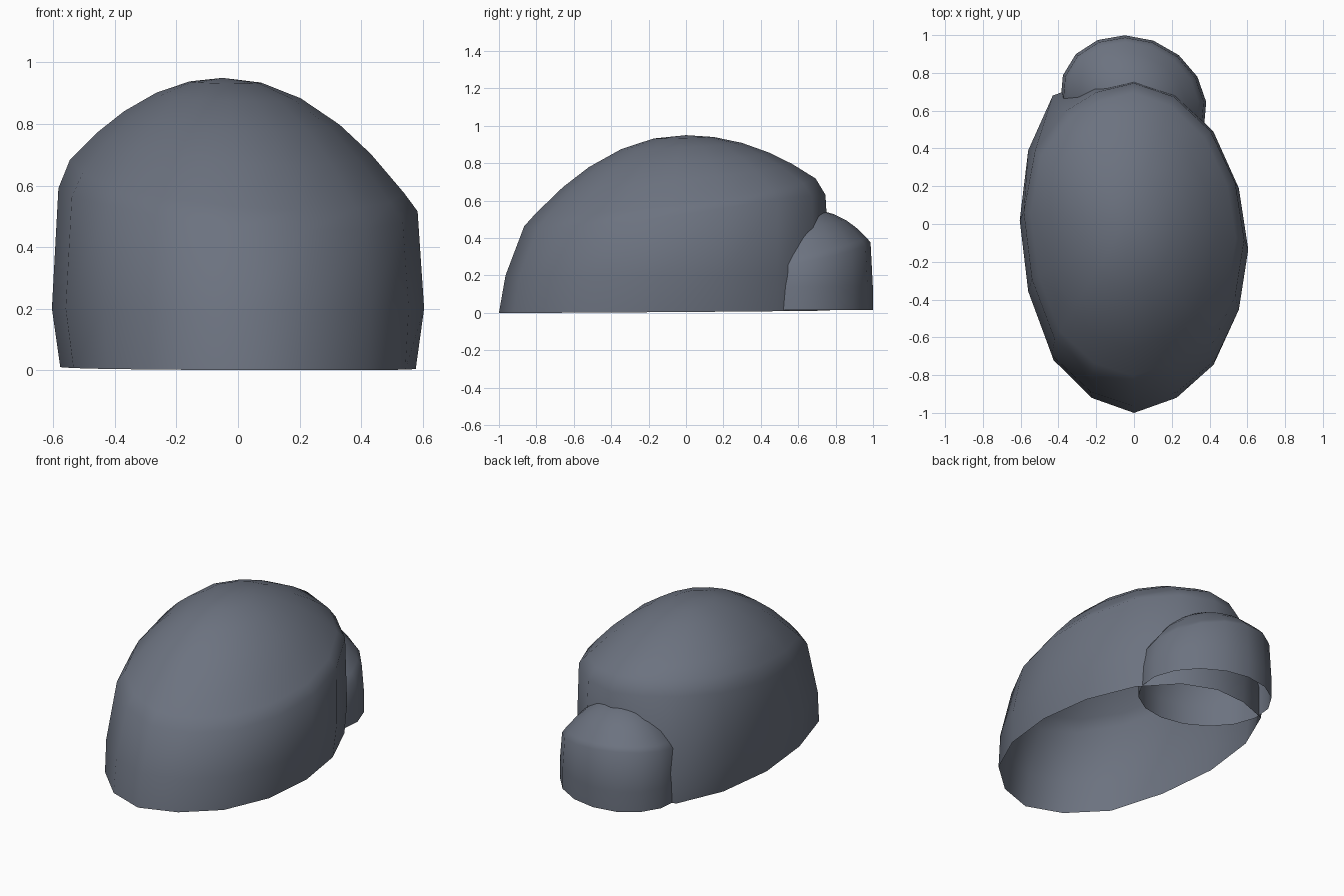
import bpy, bmesh
from math import cos, sin, pi

if "Cube" in bpy.data.objects:
    bpy.data.objects.remove(bpy.data.objects["Cube"])

stone = bpy.data.materials.new("stone")
stone.diffuse_color = (0.15, 0.17, 0.215, 1)
stone.use_nodes = True
stone.node_tree.nodes["Principled BSDF"].inputs["Base Color"].default_value = stone.diffuse_color


def shell(name, rings, apex):
    # open-bottomed skin: stacked rings closed by a fan at the apex
    bm = bmesh.new()
    loops = [[bm.verts.new(p) for p in r] for r in rings]
    n = len(loops[0])
    for a, b in zip(loops, loops[1:]):
        for i in range(n):
            j = (i + 1) % n
            bm.faces.new((a[i], a[j], b[j], b[i]))
    tip = bm.verts.new(apex)
    for i in range(n):
        bm.faces.new((loops[-1][i], loops[-1][(i + 1) % n], tip))
    me = bpy.data.meshes.new(name)
    bm.to_mesh(me)
    bm.free()
    for f in me.polygons:
        f.use_smooth = True
    me.materials.append(stone)
    ob = bpy.data.objects.new(name, me)
    bpy.context.collection.objects.link(ob)
    return ob


def dome(shoulder, apex, power):
    # rings shrinking from the shoulder to the apex along a parabola
    rings = []
    for t in (1, 0.93, 0.76, 0.6, 0.4, 0.2):
        rings.append([(apex[0] + (x - apex[0]) * t,
                       apex[1] + (y - apex[1]) * t,
                       z + (apex[2] - z) * (1 - t ** power))
                      for x, y, z in shoulder])
    return rings


# Large boulder
outline = [(0, -1), (0.23, -0.92), (0.43, -0.745), (0.555, -0.47),
           (0.605, -0.14), (0.555, 0.19), (0.42, 0.49), (0.22, 0.69),
           (0, 0.77), (-0.22, 0.755), (-0.43, 0.68), (-0.56, 0.39),
           (-0.605, 0.02), (-0.56, -0.37), (-0.435, -0.72), (-0.23, -0.92)]
bottom = [(x * (0.955 if y > -0.4 else 0.98), y, 0.007 + 0.007 * y - 0.004 * x)
          for x, y in outline]
middle = [(x, y * 0.965 if y < 0 else y, 0.2) for x, y in outline]
shoulder = []
for x, y in outline:
    sx, sy = x * 0.965, y * 0.91 + 0.045
    # the back left corner leans inward
    lean = max(0, 1 - ((x + 0.43) ** 2 + (y - 0.68) ** 2) ** 0.5 / 0.42)
    sx, sy = sx * (1 - 0.13 * lean), sy * (1 - 0.10 * lean)
    shoulder.append((sx, sy, 0.58 + 0.135 * sy - 0.09 * sx))

top = (-0.05, 0, 0.95)
cap = dome(shoulder, top, 2.05)
# the rim drops away more steeply at the back and left
cap[0] = [(x, y, z - 0.05 * min(1, max(0, y / 0.74 - x / 0.58))) for x, y, z in cap[0]]
shell("large_boulder", [bottom, middle] + cap, top)

# Small boulder overlapping the back
oval = []
for i in range(16):
    a = 2 * pi * (i + 0.3) / 16
    oval.append((0.388 * cos(a) - 0.003, 0.346 * sin(a) - 0.045 * cos(a)))


def ring(s, z, tilt_x=0, tilt_y=0):
    return [(x * s, 0.65 + y * s, z + tilt_x * x + tilt_y * y) for x, y in oval]


top = (-0.02, 0.66, 0.55)
shell("small_boulder",
      [ring(1, 0.015), ring(1, 0.14)]
      + dome(ring(0.965, 0.31, -0.09, 0.18), top, 2.25), top)
